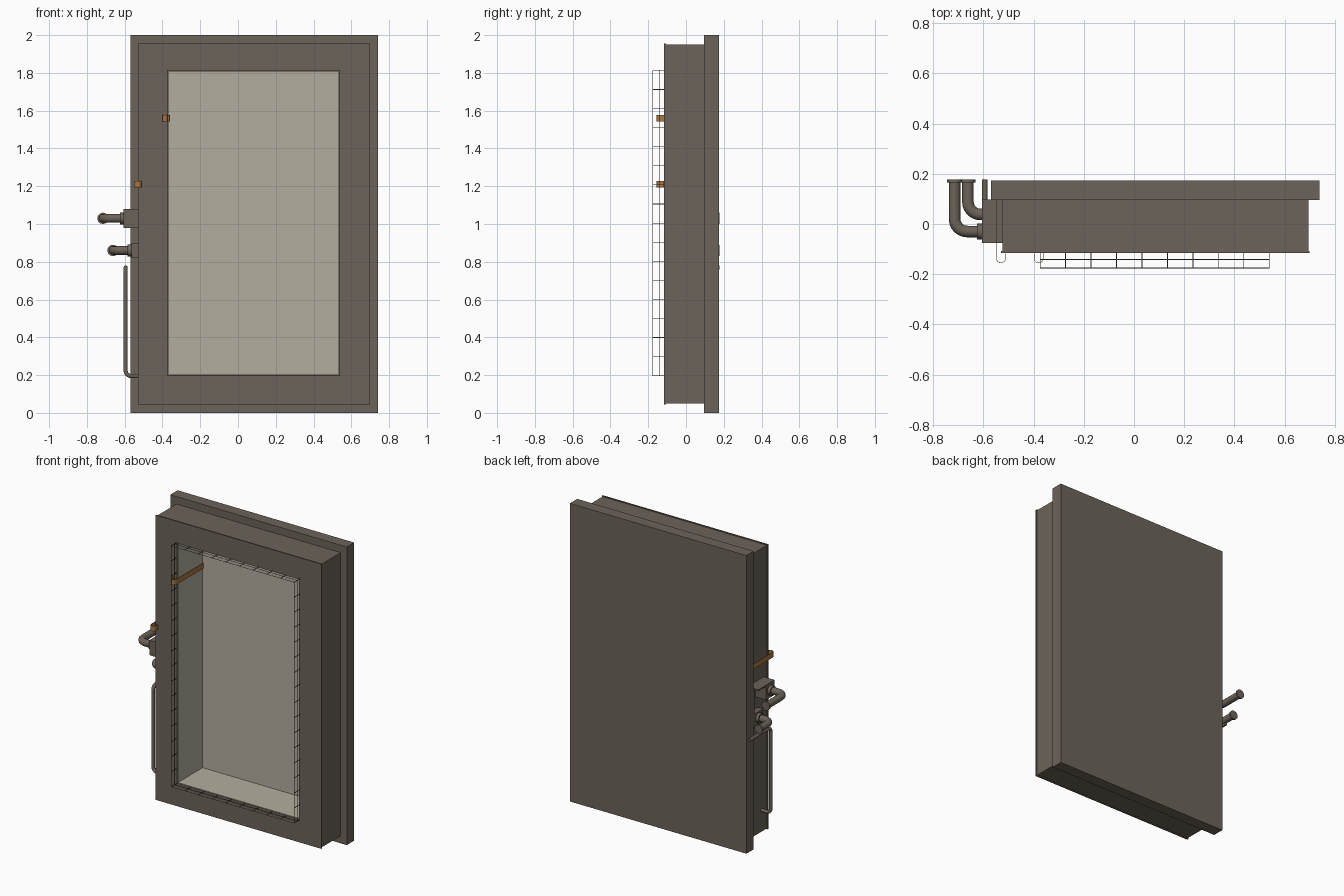
import bpy, bmesh, math
from mathutils import Vector

if "Cube" in bpy.data.objects:
    bpy.data.objects.remove(bpy.data.objects["Cube"])


def material(name, rgb):
    m = bpy.data.materials.new(name)
    m.diffuse_color = (*rgb, 1)
    m.use_nodes = True
    m.node_tree.nodes["Principled BSDF"].inputs["Base Color"].default_value = m.diffuse_color
    return m


CASE = material("dark taupe", (0.150, 0.126, 0.100))
LINING = material("pale stone", (0.45, 0.42, 0.345))
STRAP = material("amber", (0.40, 0.185, 0.055))


def finish(name, bm, mat):
    bmesh.ops.recalc_face_normals(bm, faces=bm.faces)
    me = bpy.data.meshes.new(name)
    bm.to_mesh(me)
    bm.free()
    me.materials.append(mat)
    ob = bpy.data.objects.new(name, me)
    bpy.context.collection.objects.link(ob)
    return ob


def box(name, x, y, z, mat=CASE):
    bm = bmesh.new()
    bmesh.ops.create_cube(bm, size=1)
    for v in bm.verts:
        v.co = [lo + (c + 0.5) * (hi - lo) for c, (lo, hi) in zip(v.co, (x, y, z))]
    return finish(name, bm, mat)


def frame(name, outer, inner, y0, y1, floor=None, mat=CASE):
    """Rectangular frame; with a floor depth it becomes a closed pan."""
    bm = bmesh.new()

    def loop(r, y):
        x0, x1, z0, z1 = r
        return [bm.verts.new((x, y, z)) for x, z in ((x0, z0), (x1, z0), (x1, z1), (x0, z1))]

    loops = [loop(outer, y1), loop(outer, y0), loop(inner, y0), loop(inner, floor or y1)]
    pairs = list(zip(loops, loops[1:]))
    if floor:
        bm.faces.new(loops[0])
        bm.faces.new(loops[3])
    else:
        pairs.append((loops[3], loops[0]))
    for a, b in pairs:
        for i in range(4):
            j = (i + 1) % 4
            bm.faces.new((a[i], a[j], b[j], b[i]))
    return finish(name, bm, mat)


def rounded(points, radius, steps=8):
    """Round the inner corners of a path."""
    pts = [Vector(p) for p in points]
    out = [pts[0]]
    for a, b, c in zip(pts, pts[1:], pts[2:]):
        p, q = b + (a - b).normalized() * radius, b + (c - b).normalized() * radius
        centre = p + q - b
        for i in range(steps + 1):
            t = i / steps * math.pi / 2
            out.append(centre + (p - centre) * math.cos(t) + (q - centre) * math.sin(t))
    return out + [pts[-1]]


def tube(name, pts, radius, res=4, mat=CASE, cyclic=False):
    cu = bpy.data.curves.new(name, 'CURVE')
    cu.dimensions = '3D'
    cu.bevel_depth, cu.bevel_resolution, cu.use_fill_caps = radius, res, True
    sp = cu.splines.new('POLY')
    sp.points.add(len(pts) - 1)
    for p, co in zip(sp.points, pts):
        p.co = (*co, 1)
    sp.use_cyclic_u = cyclic
    cu.materials.append(mat)
    ob = bpy.data.objects.new(name, cu)
    bpy.context.collection.objects.link(ob)
    bpy.ops.object.select_all(action='DESELECT')
    ob.select_set(True)
    bpy.context.view_layer.objects.active = ob
    bpy.ops.object.convert(target='MESH')
    bpy.ops.object.shade_smooth_by_angle(angle=math.radians(40))
    return bpy.context.object


# Casing, front lip and rear plate with the recess
HOLE = (-0.37, 0.535, 0.20, 1.81)
BODY = (-0.525, 0.695, 0.05, 1.95)
frame("body_frame", BODY, HOLE, -0.112, 0.097)
frame("front_lip", (-0.53, 0.70, 0.045, 1.955), HOLE, -0.116, -0.107)
frame("rear_plate", (-0.57, 0.74, 0, 2), HOLE, 0.096, 0.174, floor=0.155)

# Pale lining of the recess: thin sleeve and back panel
x0, x1, z0, z1 = HOLE
t = 0.003
frame("recess_lining", HOLE, (x0 + t, x1 - t, z0 + t, z1 - t), -0.113, 0.154, mat=LINING)
box("recess_back_panel", (x0, x1), (0.149, 0.154), (z0, z1), LINING)

# Wire cage round the opening
W = 0.0016
cx0, cx1, cz0, cz1 = -0.374, 0.539, 0.197, 1.813
corners = ((cx0, cz0), (cx1, cz0), (cx1, cz1), (cx0, cz1))
for n, y in (("front", -0.175), ("middle", -0.142)):
    for k, ((ax, az), (bx, bz)) in enumerate(zip(corners, corners[1:] + corners[:1])):
        tube(f"cage_{n}_wire_{k}", [(ax, y, az), (bx, y, bz)], W, 0)


def pin(x, z):
    box("cage_pin", (x - W, x + W), (-0.176, -0.112), (z - W, z + W))


for i in range(10):
    for z in (cz0, cz1):
        pin(cx0 + (cx1 - cx0) * i / 9, z)
for i in range(1, 16):
    for x in (cx0, cx1):
        pin(x, cz0 + (cz1 - cz0) * i / 16)


# Amber straps hooked over the front edge
def strap(name, x_start, y_start, side, z):
    r = 0.018
    path = [(x_start, y_start + (-0.135 - y_start) * i / 8) for i in range(8)]
    path += [(x_start + side * r * (1 - math.cos(a)), -0.137 - r * math.sin(a))
             for a in (math.pi * i / 8 for i in range(9))]
    path.append((x_start + side * 2 * r, -0.118))
    bm = bmesh.new()
    rows = [[bm.verts.new((x, y, z + h)) for h in (-0.018, 0.018)] for x, y in path]
    for a, b in zip(rows, rows[1:]):
        bm.faces.new((a[0], b[0], b[1], a[1]))
    ob = finish(name, bm, STRAP)
    mod = ob.modifiers.new("thickness", 'SOLIDIFY')
    mod.thickness, mod.offset = 0.002, 0


strap("inner_strap", -0.362, 0.148, -1, 1.56)
strap("outer_strap", -0.548, 0.095, 1, 1.21)

# Brackets holding the pipes on the left side
box("upper_pipe_block", (-0.605, -0.52), (-0.075, 0.015), (0.98, 1.075))
box("bracket_shelf", (-0.605, -0.52), (-0.075, 0.097), (1.07, 1.08))
box("bracket_leg", (-0.568, -0.52), (0.085, 0.097), (0.82, 1.075))
box("lower_pipe_block", (-0.565, -0.52), (-0.01, 0.085), (0.82, 0.90))

# Bent pipes with collars and end flanges
for n, x, y, z, base in (("upper", -0.715, -0.03, 1.03, -0.605),
                         ("lower", -0.662, 0.038, 0.86, -0.565)):
    bend = 0.05
    tube(n + "_pipe", rounded([(base + 0.01, y, z), (x, y, z), (x, 0.175, z)], bend), 0.023)
    tube(n + "_pipe_collar", [(base + 0.005, y, z), (base - 0.02, y, z)], 0.032)
    tube(n + "_pipe_flange", [(x, 0.166, z), (x, 0.177, z)], 0.030)

# Thin drain tube below the pipes
tube("drain_tube", rounded([(-0.595, 0.177, 0.77), (-0.595, -0.05, 0.77),
                            (-0.595, -0.05, 0.195), (-0.52, -0.05, 0.195)], 0.03), 0.011, 3)
